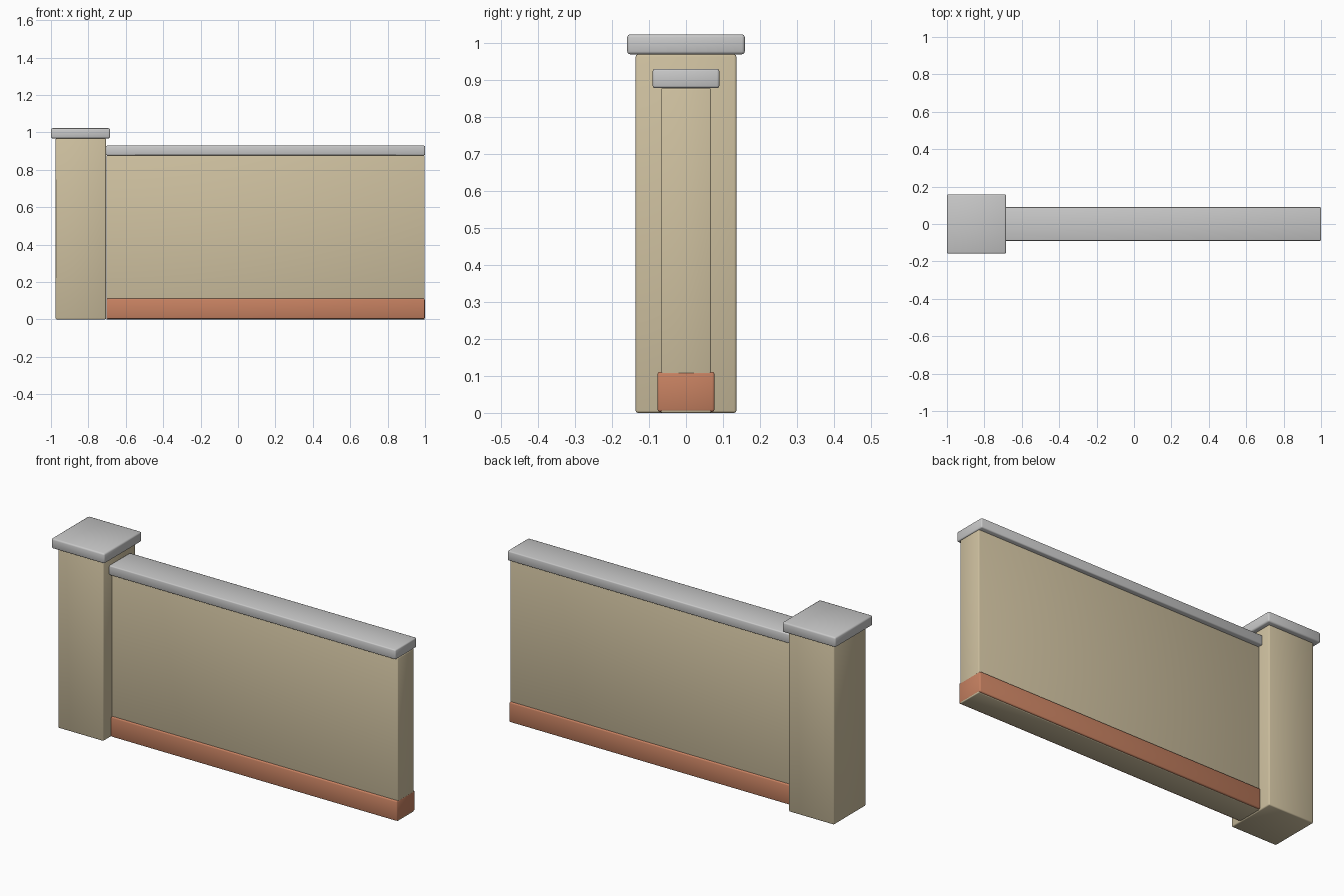
import bpy

cube = bpy.data.objects.get("Cube")
if cube:
    bpy.data.objects.remove(cube, do_unlink=True)


def material(name, colour):
    mat = bpy.data.materials.new(name)
    mat.use_nodes = True
    mat.diffuse_color = (*colour, 1)
    bsdf = next(n for n in mat.node_tree.nodes if n.type == 'BSDF_PRINCIPLED')
    bsdf.inputs["Base Color"].default_value = (*colour, 1)
    return mat


plaster = material("beige_plaster", (0.62, 0.53, 0.35))
stone = material("grey_stone", (0.58, 0.58, 0.58))
terracotta = material("terracotta", (0.57, 0.22, 0.12))


def block(name, x, half_depth, z, mat, bevel=0.006):
    """Soft-edged block spanning x and z, centred on y = 0."""
    bpy.ops.mesh.primitive_cube_add(size=1, location=(sum(x) / 2, 0, sum(z) / 2))
    ob = bpy.context.object
    ob.name = ob.data.name = name
    ob.scale = (x[1] - x[0], 2 * half_depth, z[1] - z[0])
    bpy.ops.object.transform_apply(location=False, rotation=False, scale=True)
    mod = ob.modifiers.new("soft_edges", 'BEVEL')
    mod.width = bevel
    mod.segments = 2
    ob.data.materials.append(mat)
    bpy.ops.object.shade_smooth()
    return ob


# End pillar and its cap
block("pillar", (-0.975, -0.706), 0.136, (0, 0.968), plaster)
block("pillar_cap", (-1.0, -0.684), 0.159, (0.968, 1.022), stone, 0.008)

# Wall panel with coping on top
block("wall", (-0.704, 0.998), 0.068, (0, 0.876), plaster, 0.004)
block("wall_coping", (-0.706, 1.0), 0.09, (0.877, 0.929), stone)

# Skirting band wrapped around the foot of the wall
block("skirting", (-0.704, 0.999), 0.077, (0.003, 0.111), terracotta)
